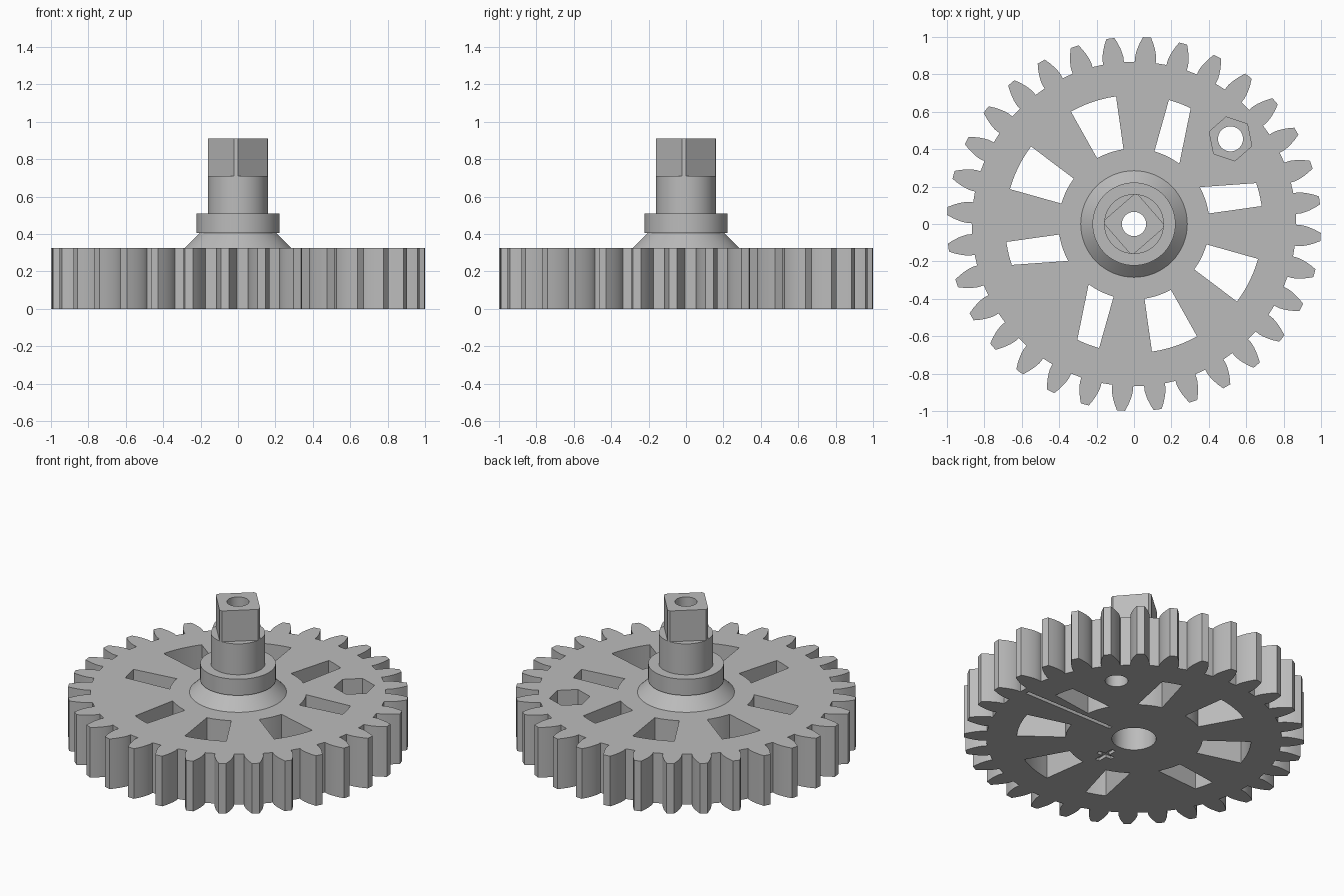
import bpy
import bmesh
from math import acos, cos, sin, tan, sqrt, radians, pi

old = bpy.data.objects.get("Cube")
if old:
    bpy.data.objects.remove(old, do_unlink=True)

grey = bpy.data.materials.new("plain grey")
grey.use_nodes = True
GREY = (0.5, 0.5, 0.5, 1)
grey.diffuse_color = GREY
grey.node_tree.nodes["Principled BSDF"].inputs["Base Color"].default_value = GREY

TEETH = 32
PHASE = -4.0          # the whole gear is turned slightly about z
THICK = 0.325
BORE, SHAFT = 0.13, 0.065


def polar(r, deg):
    return r * cos(radians(deg)), r * sin(radians(deg))


def finish(name, bm):
    bmesh.ops.recalc_face_normals(bm, faces=bm.faces[:])
    mesh = bpy.data.meshes.new(name)
    bm.to_mesh(mesh)
    bm.free()
    mesh.materials.append(grey)
    obj = bpy.data.objects.new(name, mesh)
    bpy.context.collection.objects.link(obj)
    return obj


def prism(name, outline, z0, z1):
    bm = bmesh.new()
    face = bm.faces.new([bm.verts.new((x, y, z0)) for x, y in outline])
    ext = bmesh.ops.extrude_face_region(bm, geom=[face])
    top = [v for v in ext["geom"] if isinstance(v, bmesh.types.BMVert)]
    bmesh.ops.translate(bm, verts=top, vec=(0, 0, z1 - z0))
    return finish(name, bm)


def ring(r, sides, centre=(0, 0), turn=0):
    pts = [polar(r, turn + 360 * i / sides) for i in range(sides)]
    return [(x + centre[0], y + centre[1]) for x, y in pts]


def box(x0, x1, y0, y1):
    return [(x0, y0), (x1, y0), (x1, y1), (x0, y1)]


def lathe(name, profile, steps=64):
    bm = bmesh.new()
    verts = [bm.verts.new((r, 0, z)) for r, z in profile]
    edges = [bm.edges.new((v, verts[i - 1])) for i, v in enumerate(verts)]
    bmesh.ops.spin(bm, geom=verts + edges, axis=(0, 0, 1), cent=(0, 0, 0),
                   angle=2 * pi, steps=steps, use_merge=True)
    bmesh.ops.remove_doubles(bm, verts=bm.verts[:], dist=1e-5)
    return finish(name, bm)


def cut(obj, cutters):
    bpy.context.view_layer.objects.active = obj
    for c in cutters:
        c.hide_render = True
        mod = obj.modifiers.new("cut", "BOOLEAN")
        mod.operation, mod.solver, mod.object = "DIFFERENCE", "EXACT", c
        bpy.ops.object.modifier_apply(modifier=mod.name)
        bpy.data.objects.remove(c, do_unlink=True)


# Involute tooth outline
PITCH_R = TEETH / (TEETH + 2)
ROOT_R = (TEETH - 2.5) / (TEETH + 2)
BASE_R = PITCH_R * cos(radians(20))


def involute(r):
    a = acos(min(1, BASE_R / r))
    return tan(a) - a


def half_angle(r):
    return 90 / TEETH + (involute(PITCH_R) - involute(max(r, BASE_R))) * 180 / pi


radii = [ROOT_R] + [BASE_R + (1 - BASE_R) * (i / 5) ** 1.3 for i in range(6)]
outline = []
for t in range(TEETH):
    mid = PHASE + t * 360 / TEETH
    outline += [polar(r, mid - half_angle(r)) for r in radii]
    outline += [polar(r, mid + half_angle(r)) for r in reversed(radii)]
plate = prism("gear_plate", outline, 0, THICK)

# Eight windows; those beside the nut's spoke and its opposite are narrowed
cutters = []
for k in range(8):
    start, end = 45 * k + 8, 45 * k + 29.3
    out_start = start + 10.9 if k % 4 == 1 else start
    out_end = end - 10.8 if k % 4 == 0 else end
    n = 6
    inner = [polar(0.403, start + (end - start) * i / n) for i in range(n + 1)]
    outer = [polar(0.689, out_end + (out_start - out_end) * i / n) for i in range(n + 1)]
    cutters.append(prism("window_cutter", inner + outer, -0.1, THICK + 0.1))

# Bore, nut pocket with screw hole, and shallow grooves underneath
NUT = (0.516, 0.455)
cutters += [
    prism("bore_cutter", ring(BORE, 64), -0.1, THICK + 0.1),
    prism("nut_cutter", ring(0.12, 6, NUT, 41.3), 0.12, THICK + 0.1),
    prism("screw_cutter", ring(0.067, 32, NUT), -0.1, 0.2),
    prism("groove_cutter", box(0.19, 0.83, 0, 0.025), -0.1, 0.03),
    prism("mark_cutter", box(-0.01, 0.02, -0.33, -0.18), -0.1, 0.02),
    prism("mark_cutter", box(-0.05, 0.06, -0.27, -0.24), -0.1, 0.02),
]
cut(plate, cutters)

# Stepped hub with flared foot
hub = lathe("hub", [
    (BORE, 0.3), (0.285, 0.3), (0.285, THICK), (0.205, 0.405), (0.222, 0.405),
    (0.222, 0.51), (0.16, 0.51), (0.16, 0.71), (SHAFT, 0.71), (SHAFT, 0.6), (BORE, 0.6),
])

# Square drive with clipped corners
corners = [polar(0.16, PHASE + 90 * k + d) for k in range(4) for d in (-3.6, 3.6)]
drive = prism("square_drive", corners, 0.7, 0.91)
cut(drive, [prism("shaft_cutter", ring(SHAFT, 64), 0.6, 1)])

for obj in (plate, hub, drive):
    bpy.ops.object.select_all(action="DESELECT")
    obj.select_set(True)
    bpy.context.view_layer.objects.active = obj
    bpy.ops.object.shade_smooth_by_angle(angle=radians(25))
